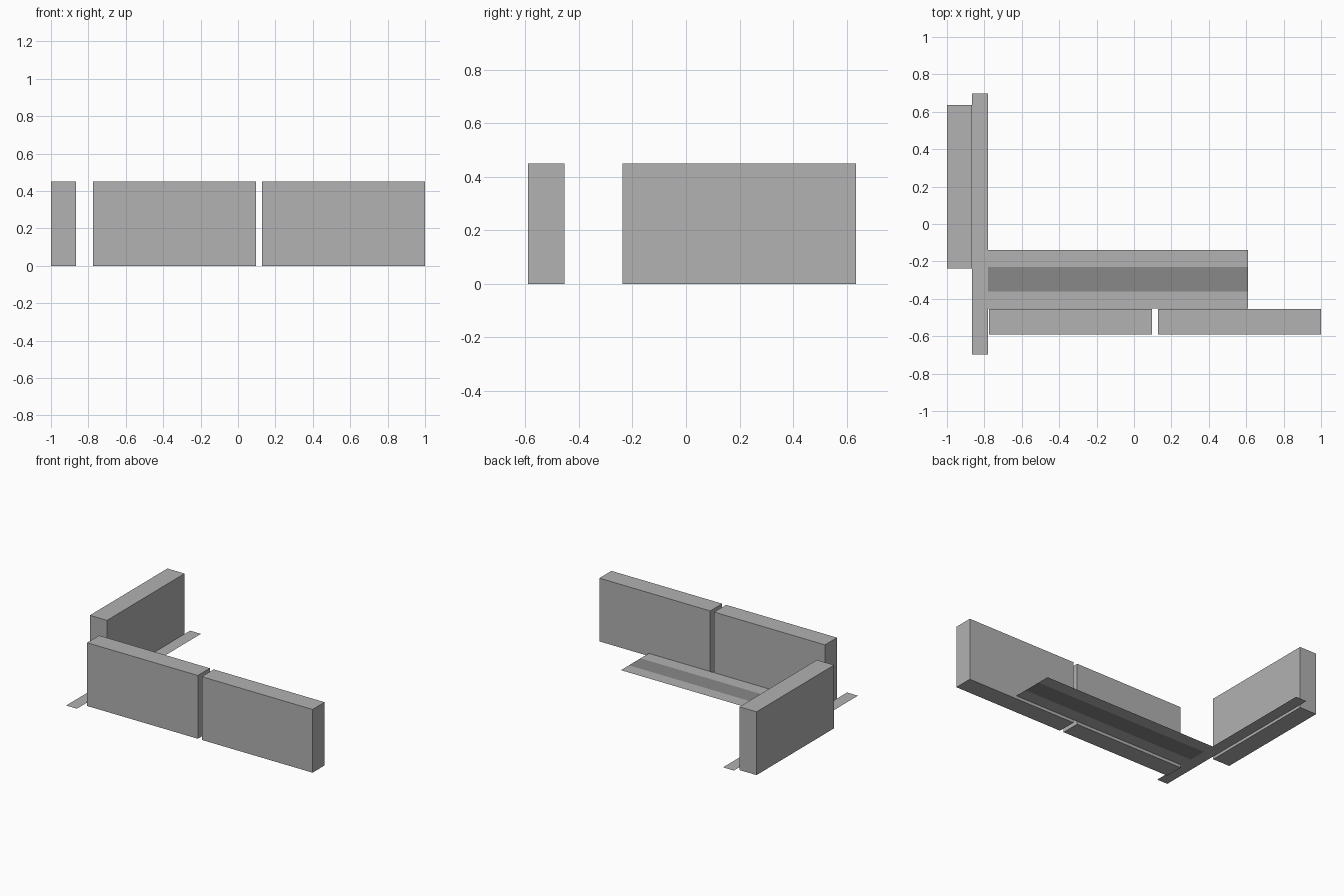
import bpy
import bmesh

default = bpy.data.objects.get("Cube")
if default:
    bpy.data.objects.remove(default, do_unlink=True)


def make_material(name, value):
    mat = bpy.data.materials.new(name)
    mat.use_nodes = True
    colour = (value, value, value, 1)
    mat.diffuse_color = colour
    mat.node_tree.nodes["Principled BSDF"].inputs["Base Color"].default_value = colour
    return mat


light_grey = make_material("light_grey", 0.445)
dark_grey = make_material("dark_grey", 0.246)


def finish(name, bm, mat):
    mesh = bpy.data.meshes.new(name)
    bm.to_mesh(mesh)
    bm.free()
    mesh.materials.append(mat)
    obj = bpy.data.objects.new(name, mesh)
    bpy.context.collection.objects.link(obj)
    return obj


def block(name, x0, x1, y0, y1, height=0.45):
    bm = bmesh.new()
    bmesh.ops.create_cube(bm, size=1)
    for v in bm.verts:
        v.co.x = x1 if v.co.x > 0 else x0
        v.co.y = y1 if v.co.y > 0 else y0
        v.co.z = height if v.co.z > 0 else 0
    return finish(name, bm, light_grey)


def strip(name, x0, x1, y0, y1, mat, z=0.02):
    bm = bmesh.new()
    corners = ((x0, y0), (x1, y0), (x1, y1), (x0, y1))
    bm.faces.new([bm.verts.new((x, y, z)) for x, y in corners])
    return finish(name, bm, mat)


# Upright wall blocks
block("front_wall_right", -0.775, 0.097, -0.59, -0.455)
block("front_wall_left", 0.128, 1.0, -0.59, -0.455)
block("side_wall", -1.0, -0.865, -0.237, 0.635)

# Thin ground strips: a long path, and a lane between two verges
strip("side_path", -0.865, -0.78, -0.697, 0.697, light_grey)
strip("front_verge", -0.78, 0.61, -0.453, -0.36, light_grey)
strip("lane", -0.78, 0.61, -0.36, -0.23, dark_grey)
strip("back_verge", -0.78, 0.61, -0.23, -0.14, light_grey)
